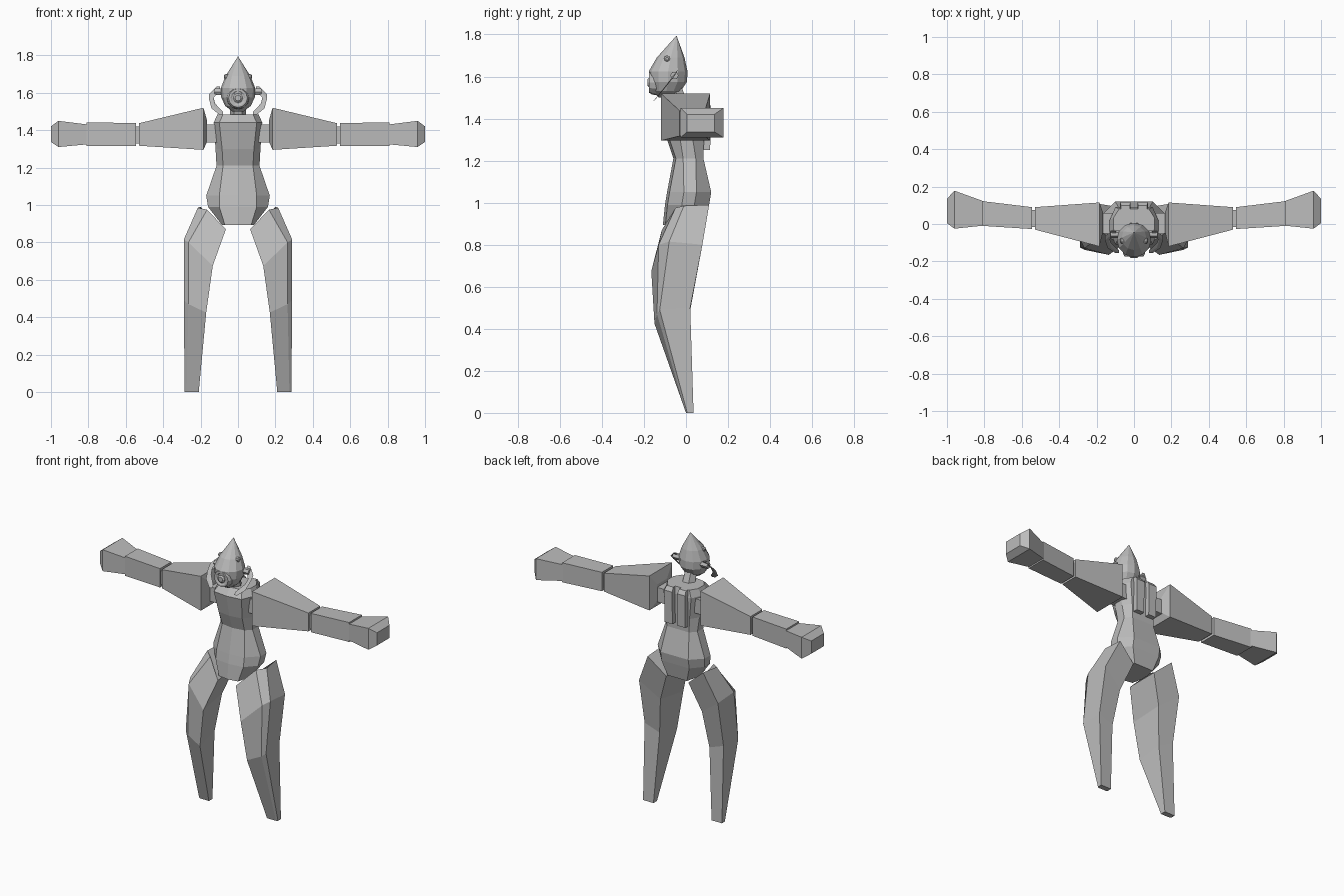
import bpy, bmesh, math
from mathutils import Vector

if "Cube" in bpy.data.objects:
    bpy.data.objects.remove(bpy.data.objects["Cube"], do_unlink=True)

grey = bpy.data.materials.new("plain grey")
grey.use_nodes = True
grey.diffuse_color = (0.5, 0.5, 0.5, 1)
grey.node_tree.nodes["Principled BSDF"].inputs["Base Color"].default_value = (0.5, 0.5, 0.5, 1)


def loft(name, rings):
    """Skin a list of equal-length point rings and cap both ends."""
    bm = bmesh.new()
    loops = [[bm.verts.new(p) for p in ring] for ring in rings]
    n = len(loops[0])
    for a, b in zip(loops, loops[1:]):
        for i in range(n):
            j = (i + 1) % n
            bm.faces.new((a[i], a[j], b[j], b[i]))
    bm.faces.new(loops[0])
    bm.faces.new(loops[-1])
    bmesh.ops.remove_doubles(bm, verts=bm.verts, dist=0.0005)
    bmesh.ops.recalc_face_normals(bm, faces=bm.faces)
    mesh = bpy.data.meshes.new(name)
    bm.to_mesh(mesh)
    bm.free()
    mesh.materials.append(grey)
    obj = bpy.data.objects.new(name, mesh)
    bpy.context.collection.objects.link(obj)
    return obj


def pair(name, rings):
    """Build the left part and its mirrored right twin."""
    loft("left_" + name, rings)
    loft("right_" + name, [[(-x, y, z) for x, y, z in r] for r in rings])


def x_rect(x, y0, y1, z0, z1):
    return [(x, y0, z0), (x, y1, z0), (x, y1, z1), (x, y0, z1)]


def z_rect(z, x0, x1, y0, y1):
    return [(x0, y0, z), (x1, y0, z), (x1, y1, z), (x0, y1, z)]


def circle(center, radius, sides, axis="z"):
    pts = []
    for i in range(sides):
        a = math.tau * i / sides
        c, s = radius * math.cos(a), radius * math.sin(a)
        off = {"z": (c, s, 0), "y": (c, 0, s), "x": (0, c, s)}[axis]
        pts.append(Vector(center) + Vector(off))
    return pts


# Torso: faceted section with a front ridge, from crotch to collar
def torso_ring(z, half, front, back, panel):
    mid = (front + back) / 2
    right = [(panel, front + 0.012, z), (half, mid - 0.025, z),
             (half, mid + 0.035, z), (panel, back, z)]
    left = [(-x, y, h) for x, y, h in reversed(right)]
    return [(0, front, z)] + right + left


loft("torso", [torso_ring(*r) for r in (
    (0.893, 0.085, -0.11, 0.09, 0.07),
    (0.99, 0.16, -0.10, 0.11, 0.10),
    (1.05, 0.17, -0.09, 0.12, 0.10),
    (1.21, 0.115, -0.06, 0.083, 0.08),
    (1.30, 0.12, -0.09, 0.085, 0.085),
    (1.44, 0.13, -0.12, 0.09, 0.10),
    (1.485, 0.11, -0.085, 0.08, 0.08))])

# Raised plates on the back
pair("back_plate", [z_rect(1.25, 0.018, 0.075, 0.07, 0.115),
                    z_rect(1.46, 0.018, 0.075, 0.07, 0.118),
                    z_rect(1.485, 0.022, 0.07, 0.06, 0.10)])

# Neck
loft("neck", [circle((0, -0.02, 1.45), 0.045, 6), circle((0, -0.06, 1.56), 0.04, 6)])

# Pointed teardrop head
loft("head", [circle((0, y, z), r, 12) for z, y, r in (
    (1.50, -0.10, 0.03), (1.53, -0.093, 0.068), (1.575, -0.085, 0.09),
    (1.625, -0.085, 0.092), (1.69, -0.073, 0.066), (1.795, -0.045, 0.0))])

# Large front eye: flared socket ring with a small lens inside
eye = Vector((0, -0.14, 1.572))
loft("eye_socket", [circle(eye + Vector((0, y, 0)), r, 12, "y") for y, r in (
    (0.03, 0.064), (-0.02, 0.058), (-0.035, 0.05), (-0.035, 0.04), (-0.03, 0.032))])
loft("eye_lens", [circle(eye + Vector((0, y, 0)), r, 8, "y") for y, r in (
    (0, 0.026), (-0.034, 0.026), (-0.042, 0.016))])

# Small side eyes and ear hubs
pair("small_eye", [circle((x, -0.09, 1.685), r, 8, "x")
                   for x, r in ((0.04, 0.016), (0.07, 0.014), (0.075, 0.007))])
pair("ear_hub", [circle((x, -0.055, 1.605), 0.02, 6, "x") for x in (0.07, 0.125)])

# Hooked jaw guards beside the face
jaw = []
for p, w in (((0.105, -0.045, 1.625), 0.012), ((0.145, -0.075, 1.58), 0.018),
             ((0.132, -0.115, 1.53), 0.018), ((0.09, -0.148, 1.49), 0.01)):
    c = Vector(p)
    across, thick = Vector((0, 0.7, 0.7)) * w, Vector((0.01, 0, 0))
    jaw.append([c + across + thick, c + across - thick,
                c - across - thick, c - across + thick])
pair("jaw_guard", jaw)

# Arms: joint, tapered shoulder, elbow, forearm and flared fist
pair("shoulder_joint", [x_rect(x, -0.05, 0.06, 1.335, 1.43) for x in (0.09, 0.19)])
pair("upper_arm", [x_rect(0.165, -0.04, 0.06, 1.34, 1.45),
                   x_rect(0.185, -0.12, 0.115, 1.295, 1.52),
                   x_rect(0.53, -0.03, 0.09, 1.317, 1.437)])
pair("elbow", [x_rect(x, -0.015, 0.075, 1.33, 1.42) for x in (0.52, 0.56)])
pair("forearm", [x_rect(0.545, -0.027, 0.09, 1.315, 1.438),
                 x_rect(0.81, -0.01, 0.122, 1.315, 1.442)])
pair("hand", [x_rect(0.80, -0.008, 0.12, 1.325, 1.43),
              x_rect(0.96, -0.025, 0.178, 1.31, 1.45),
              x_rect(1.0, 0.005, 0.135, 1.337, 1.42)])

# Legs: five-sided rings, bent forward at the knee and tapering to the foot
pair("leg", [
    [(0.165, -0.05, 0.975), (0.215, -0.01, 0.985), (0.20, 0.11, 0.99),
     (0.08, 0.09, 0.885), (0.065, -0.115, 0.87)],
    [(0.265, -0.13, 0.80), (0.29, -0.08, 0.815), (0.285, 0.078, 0.80),
     (0.15, 0.05, 0.70), (0.135, -0.165, 0.675)],
    [(0.265, -0.138, 0.47), (0.29, -0.125, 0.49), (0.285, 0.02, 0.50),
     (0.18, 0.015, 0.46), (0.17, -0.15, 0.425)],
    [(0.275, 0, 0), (0.285, 0.006, 0), (0.285, 0.036, 0),
     (0.21, 0.036, 0), (0.21, 0, 0)]])
